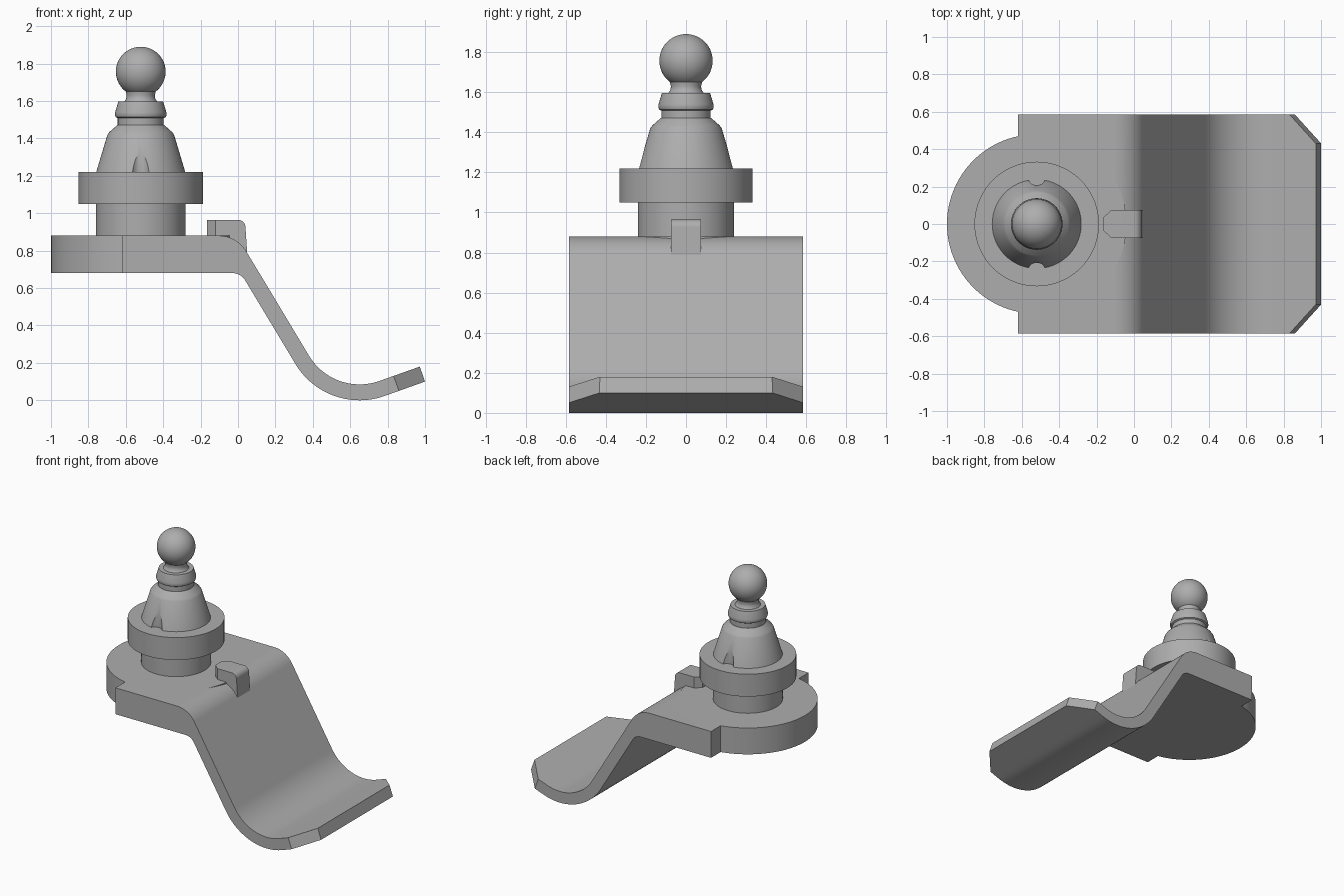
import bpy
import bmesh
from math import sin, cos, tan, radians, pi
from mathutils import Vector

old = bpy.data.objects.get("Cube")
if old:
    bpy.data.objects.remove(old, do_unlink=True)

GREY = (0.42, 0.42, 0.42, 1)
metal = bpy.data.materials.new("plain grey metal")
metal.use_nodes = True
metal.diffuse_color = GREY
metal.node_tree.nodes["Principled BSDF"].inputs["Base Color"].default_value = GREY

POST_X = -0.52
HALF = 0.585


def finish(name, bm):
    bmesh.ops.recalc_face_normals(bm, faces=bm.faces)
    mesh = bpy.data.meshes.new(name)
    bm.to_mesh(mesh)
    bm.free()
    mesh.materials.append(metal)
    obj = bpy.data.objects.new(name, mesh)
    bpy.context.collection.objects.link(obj)
    return obj


def select(obj):
    bpy.ops.object.select_all(action='DESELECT')
    obj.select_set(True)
    bpy.context.view_layer.objects.active = obj


def smooth(obj):
    select(obj)
    bpy.ops.object.shade_smooth_by_angle(angle=radians(25))


def combine(obj, other, operation):
    mod = obj.modifiers.new("combine", 'BOOLEAN')
    mod.operation = operation
    mod.solver = 'EXACT'
    mod.object = other
    select(obj)
    bpy.ops.object.modifier_apply(modifier=mod.name)
    bpy.data.objects.remove(other, do_unlink=True)


def arc(cx, cz, r, a0, a1, n):
    """Points on an arc, angles in degrees."""
    steps = [radians(a0 + (a1 - a0) * i / n) for i in range(n + 1)]
    return [(cx + r * cos(a), cz + r * sin(a)) for a in steps]


def extrude_profile(points, half_width):
    """Side profile (x, z) swept along y."""
    bm = bmesh.new()
    face = bm.faces.new([bm.verts.new((x, -half_width, z)) for x, z in points])
    ext = bmesh.ops.extrude_face_region(bm, geom=[face])
    moved = [v for v in ext["geom"] if isinstance(v, bmesh.types.BMVert)]
    bmesh.ops.translate(bm, verts=moved, vec=(0, 2 * half_width, 0))
    return bm


def cut_away(bm, point, normal):
    geom = bm.verts[:] + bm.edges[:] + bm.faces[:]
    res = bmesh.ops.bisect_plane(bm, geom=geom, plane_co=point, plane_no=normal,
                                 clear_outer=True)
    edges = [e for e in res["geom_cut"] if isinstance(e, bmesh.types.BMEdge)]
    bmesh.ops.contextual_create(bm, geom=edges)


def lathe(name, profile, x=POST_X, y=0, segments=72):
    """Profile of (radius, z) turned about a vertical axis."""
    bm = bmesh.new()
    pts = [(0, profile[0][1])] + profile + [(0, profile[-1][1])]
    verts = [bm.verts.new((x + r, y, z)) for r, z in pts]
    edges = [bm.edges.new(pair) for pair in zip(verts, verts[1:])]
    bmesh.ops.spin(bm, geom=verts + edges, cent=(x, y, 0), axis=(0, 0, 1),
                   angle=2 * pi, steps=segments, use_duplicate=False)
    bmesh.ops.remove_doubles(bm, verts=bm.verts, dist=1e-5)
    return finish(name, bm)


# Bent plate: thick flat end, sloping web and upturned tip
SLOPE = 59
TIP = radians(20)
top_r, under_r = 0.17, 0.08
half_turn = tan(radians(SLOPE / 2))
top_start = -0.006 - top_r * half_turn
under_start = 0.015 - under_r * half_turn
profile = [(-0.62, 0.88)]
profile += arc(top_start, 0.88 - top_r, top_r, 90, 90 - SLOPE, 14)
profile += arc(0.65, 0.4, 0.315, 270 - SLOPE, 290, 28)
profile += [(0.972, 0.18), (1.0, 0.1)]
profile += arc(0.65, 0.4, 0.4, 290, 270 - SLOPE, 28)
profile += arc(under_start, 0.68 - under_r, under_r, 90 - SLOPE, 90, 10)
profile += [(-0.62, 0.68)]
bm = extrude_profile(profile, HALF)

# Clipped tip corners, square to the sheet
for side in (1, -1):
    normal = Vector((0.155 * cos(TIP), side * 0.149, 0.155 * sin(TIP)))
    cut_away(bm, (0.972, side * 0.43, 0.18), normal)
plate = finish("bent_plate", bm)

# Round end of the plate
combine(plate, lathe("round_end", [(0.48, 0.68), (0.48, 0.88)], segments=96), 'UNION')
smooth(plate)

# Small hooked tab with a clipped nose
hook = [(-0.165, 0.882), (-0.165, 0.965)]
hook += arc(0.0, 0.925, 0.04, 90, 0, 8)
hook += [(0.05, 0.775), (-0.02, 0.775), (-0.04, 0.85)]
hook += arc(-0.07, 0.852, 0.03, 0, 90, 6)
bm = extrude_profile(hook, 0.075)
for side in (1, -1):
    cut_away(bm, (-0.165, side * 0.035, 0.9), Vector((-0.04, side * 0.045, 0)))
smooth(finish("hooked_tab", bm))

# Post foot and flange
smooth(lathe("post_foot", [(0.24, 0.88), (0.24, 1.05)]))
smooth(lathe("flange", [(0.333, 1.05), (0.333, 1.22)]))

# Tapered body with two side notches
body = lathe("tapered_body", [(0.238, 1.22), (0.178, 1.42), (0.168, 1.434),
                              (0.125, 1.472)])
for side in (1, -1):
    notch = lathe("notch_cutter", [(0.05, 1.15), (0.05, 1.42)],
                  y=side * 0.257, segments=32)
    combine(body, notch, 'DIFFERENCE')
smooth(body)

# Collar below the ball
smooth(lathe("collar", [(0.123, 1.472), (0.123, 1.508), (0.134, 1.514),
                        (0.138, 1.525), (0.137, 1.54), (0.12, 1.597)]))

# Ball on a flared neck
neck = [(0.088, 1.597), (0.078, 1.612), (0.075, 1.63)]
ball = arc(0, 1.757, 0.133, -53, 89, 28)
smooth(lathe("ball_and_neck", neck + ball))
